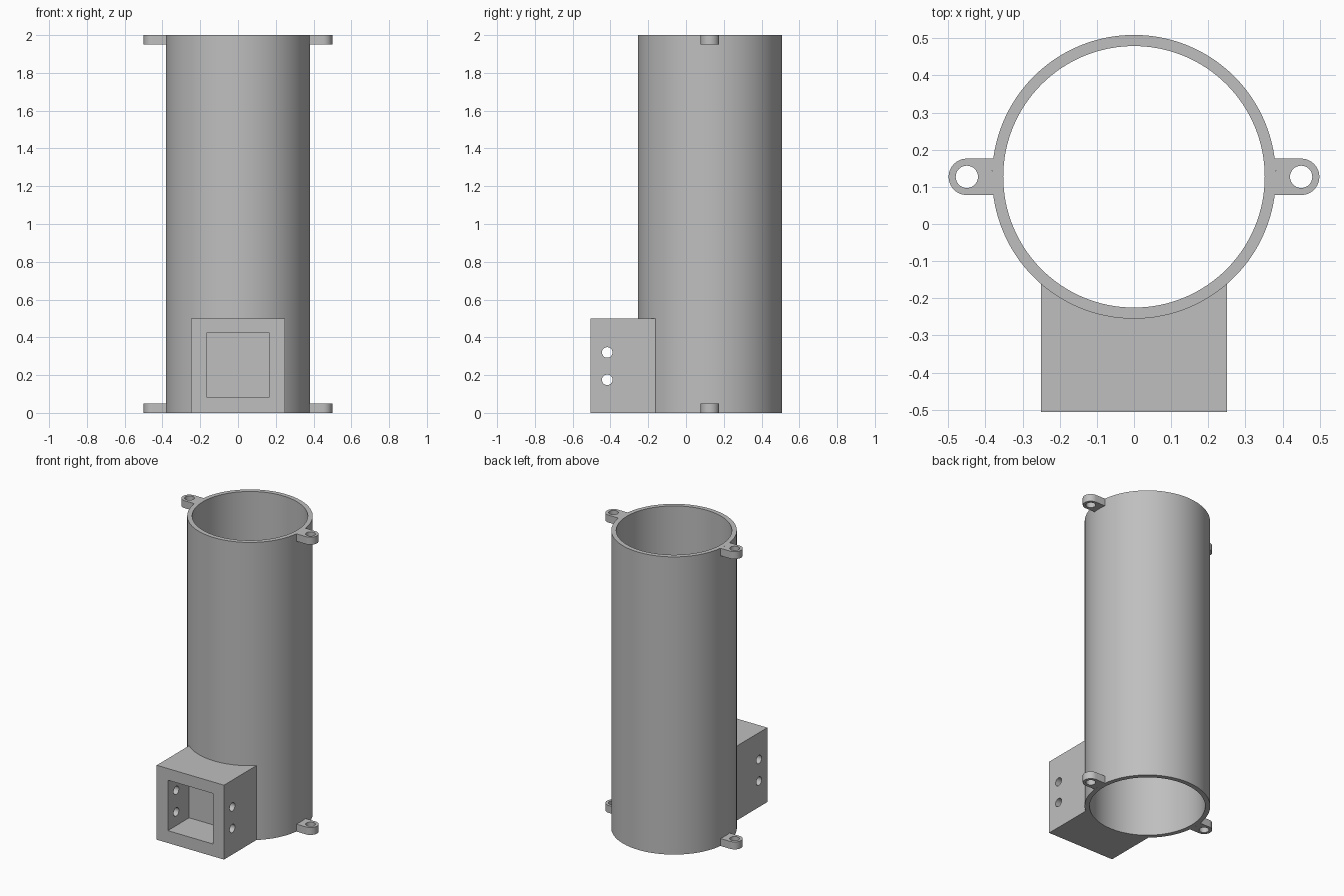
import bpy, bmesh, math
from mathutils import Matrix, Vector

default = bpy.data.objects.get("Cube")
if default:
    bpy.data.objects.remove(default, do_unlink=True)

HEIGHT = 2.0
AXIS_Y = 0.127
OUTER, INNER = 0.382, 0.352
SIDES = 128
EAR_X, EAR_R, EAR_THICK = 0.45, 0.049, 0.05

grey = bpy.data.materials.new("plain grey")
grey.use_nodes = True
grey.diffuse_color = (0.52, 0.52, 0.52, 1)
grey.node_tree.nodes["Principled BSDF"].inputs["Base Color"].default_value = grey.diffuse_color


def add_object(name, bm):
    bmesh.ops.recalc_face_normals(bm, faces=bm.faces)
    mesh = bpy.data.meshes.new(name)
    bm.to_mesh(mesh)
    bm.free()
    mesh.materials.append(grey)
    obj = bpy.data.objects.new(name, mesh)
    bpy.context.collection.objects.link(obj)
    return obj


def box(name, low, high):
    low, high = Vector(low), Vector(high)
    bm = bmesh.new()
    bmesh.ops.create_cube(bm, size=1, matrix=Matrix.Translation((low + high) / 2)
                          @ Matrix.Diagonal((*(high - low), 1)))
    return add_object(name, bm)


def cylinder(name, radius, length, centre, sides, along_x=False):
    turn = Matrix.Rotation(math.pi / 2, 4, 'Y') if along_x else Matrix.Identity(4)
    bm = bmesh.new()
    bmesh.ops.create_cone(bm, cap_ends=True, segments=sides, radius1=radius, radius2=radius,
                          depth=length, matrix=Matrix.Translation(centre) @ turn)
    return add_object(name, bm)


def cut(obj, *cutters):
    """Subtract the cutters, bake the result and drop the cutters."""
    for cutter in cutters:
        cutter.hide_render = True
        mod = obj.modifiers.new("cut", 'BOOLEAN')
        mod.operation, mod.solver, mod.object = 'DIFFERENCE', 'EXACT', cutter
    graph = bpy.context.evaluated_depsgraph_get()
    baked = bpy.data.meshes.new_from_object(obj.evaluated_get(graph))
    obj.modifiers.clear()
    obj.data = baked
    for cutter in cutters:
        bpy.data.objects.remove(cutter, do_unlink=True)


def ear(name, side, base):
    """Round-ended lug whose inner edge follows the tube wall."""
    spread = math.asin(EAR_R / OUTER)
    steps = 24
    tip = [(EAR_X + EAR_R * math.cos(a), EAR_R * math.sin(a))
           for a in (math.pi * (i / steps - 0.5) for i in range(steps + 1))]
    root = [(OUTER * math.cos(a), OUTER * math.sin(a))
            for a in (spread * (1 - i / 4) for i in range(9))]
    bm = bmesh.new()
    face = bm.faces.new([bm.verts.new((side * x, AXIS_Y + y, base)) for x, y in tip + root])
    top = bmesh.ops.extrude_face_region(bm, geom=[face])["geom"]
    bmesh.ops.translate(bm, vec=(0, 0, EAR_THICK),
                        verts=[v for v in top if isinstance(v, bmesh.types.BMVert)])
    obj = add_object(name, bm)
    cut(obj, cylinder("ear_hole", 0.03, 0.2, (side * EAR_X, AXIS_Y, base), 32))
    return obj


# Open tube
middle = (0, AXIS_Y, HEIGHT / 2)
tube = cylinder("tube", OUTER, HEIGHT, middle, SIDES)
cut(tube, cylinder("bore", INNER, HEIGHT + 0.2, middle, SIDES))

# Front housing: fitted to the tube, with a square pocket and cross holes
housing = box("housing", (-0.25, -0.506, 0), (0.25, 0, 0.5))
cut(housing,
    cylinder("tube_space", OUTER, HEIGHT + 0.2, middle, SIDES),
    box("pocket", (-0.167, -0.6, 0.083), (0.167, -0.28, 0.422)),
    *[cylinder("cross_hole", 0.028, 0.8, (0, -0.417, z), 32, True) for z in (0.175, 0.32)])

# Mounting ears at both ends
parts = [tube, housing]
for side, label in ((1, "left"), (-1, "right")):
    for base, level in ((0, "bottom"), (HEIGHT - EAR_THICK, "top")):
        parts.append(ear(f"{level}_{label}_ear", side, base))

# Smooth round walls, keep edges sharp
bpy.ops.object.select_all(action='DESELECT')
for obj in parts:
    obj.select_set(True)
bpy.context.view_layer.objects.active = tube
bpy.ops.object.shade_smooth_by_angle(angle=math.radians(30))
